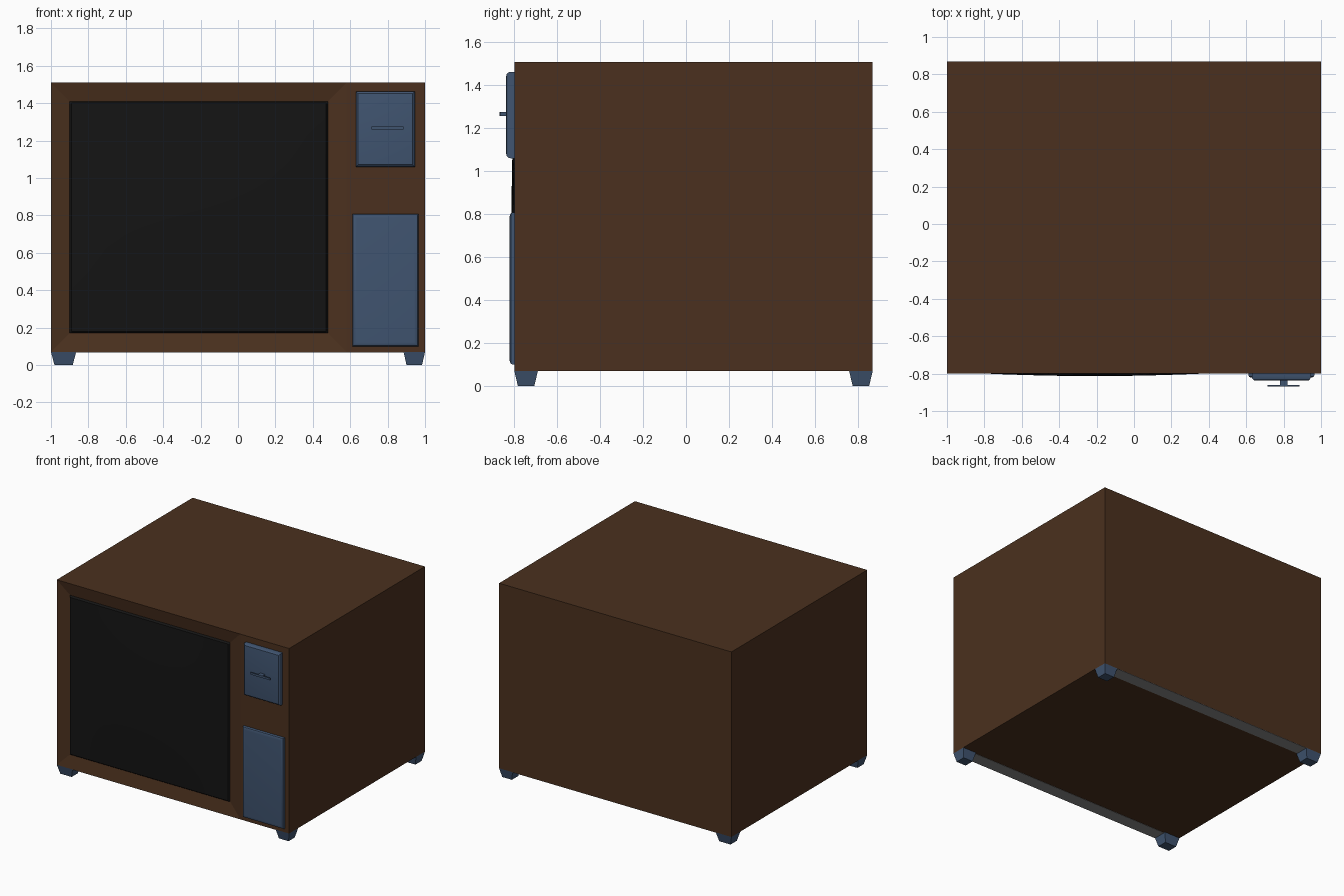
import bpy, bmesh

if "Cube" in bpy.data.objects:
    bpy.data.objects.remove(bpy.data.objects["Cube"])


def material(name, rgb):
    m = bpy.data.materials.new(name)
    m.diffuse_color = (*rgb, 1)
    m.use_nodes = True
    m.node_tree.nodes["Principled BSDF"].inputs["Base Color"].default_value = m.diffuse_color
    return m


WOOD = material("wood", (0.07, 0.03, 0.013))
BLACK = material("screen_black", (0.007, 0.007, 0.007))
BLUE = material("blue_plastic", (0.051, 0.089, 0.162))
GREY = material("grey_rail", (0.25, 0.25, 0.25))


def make(name, verts, faces, mat):
    mesh = bpy.data.meshes.new(name)
    mesh.from_pydata(verts, [], faces)
    bm = bmesh.new()
    bm.from_mesh(mesh)
    bmesh.ops.recalc_face_normals(bm, faces=bm.faces)
    bm.to_mesh(mesh)
    bm.free()
    mesh.materials.append(mat)
    ob = bpy.data.objects.new(name, mesh)
    bpy.context.collection.objects.link(ob)
    return ob


def box(name, x, y, z, mat):
    verts = [(a, b, c) for a in x for b in y for c in z]
    faces = [(0, 1, 3, 2), (4, 6, 7, 5), (0, 4, 5, 1), (2, 3, 7, 6), (0, 2, 6, 4), (1, 5, 7, 3)]
    return make(name, verts, faces, mat)


FRONT, BACK, LOW, HIGH = -0.80, 0.87, 0.07, 1.51
RECESS = FRONT + 0.02
SX, SZ = (-0.90, 0.48), (0.17, 1.41)


def rect(x, z, y):
    return [(x[0], y, z[0]), (x[1], y, z[0]), (x[1], y, z[1]), (x[0], y, z[1])]


# Cabinet with a sloped frame running into the screen opening
verts = (rect((-1, 0.58), (LOW, HIGH), FRONT) + rect(SX, SZ, RECESS)
         + rect((-1, 1), (LOW, HIGH), BACK) + [(1, FRONT, LOW), (1, FRONT, HIGH)])
faces = [(i, (i + 1) % 4, 4 + (i + 1) % 4, 4 + i) for i in range(4)]
faces += [(4, 5, 6, 7), (1, 12, 13, 2), (8, 11, 10, 9),
          (0, 3, 11, 8), (12, 9, 10, 13), (0, 8, 9, 12, 1), (3, 2, 13, 10, 11)]
make("cabinet", verts, faces, WOOD)

# Gently bulging screen with a small raised edge
N = 14


def steps(lo, hi):
    a, b = lo + 0.01, hi - 0.01
    return [lo] + [a + (b - a) * i / N for i in range(N + 1)] + [hi]


def bulge(c, lo, hi):
    return 1 - ((2 * c - lo - hi) / (hi - lo)) ** 2


xs, zs = steps(*SX), steps(*SZ)
n = len(xs)
verts = []
for i, x in enumerate(xs):
    for j, z in enumerate(zs):
        rim = i in (0, n - 1) or j in (0, n - 1)
        y = RECESS - 0.001 if rim else -0.794 - 0.019 * bulge(x, *SX) * bulge(z, *SZ)
        verts.append((x, y, z))
faces = [(i * n + j, (i + 1) * n + j, (i + 1) * n + j + 1, i * n + j + 1)
         for i in range(n - 1) for j in range(n - 1)]
screen = make("screen", verts, faces, BLACK)


# Control panels: stacked rings giving rounded front edges
def panel(name, x, z, depth, inset):
    profile = [(0, 0), (0, 0.45), (0.15, 0.75), (0.5, 0.94), (1, 1)]
    verts, faces = [], []
    for k, (s, d) in enumerate(profile):
        e = s * inset
        verts += rect((x[0] + e, x[1] - e), (z[0] + e, z[1] - e), FRONT - d * depth)
        if k:
            faces += [(4 * k - 4 + i, 4 * k - 4 + (i + 1) % 4,
                       4 * k + (i + 1) % 4, 4 * k + i) for i in range(4)]
    last = 4 * len(profile) - 4
    faces += [(last, last + 1, last + 2, last + 3), (3, 2, 1, 0)]
    return make(name, verts, faces, BLUE)


upper = panel("upper_control_panel", (0.63, 0.945), (1.06, 1.463), 0.038, 0.022)
lower = panel("lower_speaker_panel", (0.612, 0.964), (0.10, 0.807), 0.022, 0.022)

# Selector handle: stem and thin crossbar
box("selector_stem", (0.78, 0.82), (-0.868, -0.836), (1.257, 1.275), BLUE)
box("selector_bar", (0.715, 0.885), (-0.87, -0.862), (1.258, 1.274), BLUE)

# Tapered feet
for side, sx, w in (("left", -1, 0.135), ("right", 1, 0.115)):
    for end, y0, sy in (("front", FRONT, 1), ("back", BACK, -1)):
        foot = box(f"{end}_{side}_foot", sorted((sx, sx * (1 - w))),
                   sorted((y0, y0 + sy * 0.11)), (0, LOW), BLUE)
        cx, cy = sx * (1 - w / 2), y0 + sy * 0.055
        for v in foot.data.vertices:
            if v.co.z < 0.01:
                v.co.x = cx + (v.co.x - cx) * 0.72
                v.co.y = cy + (v.co.y - cy) * 0.7

# Grey rails under the cabinet, between the feet
box("front_rail", (-0.87, 0.89), (FRONT, FRONT + 0.1), (LOW - 0.002, LOW), GREY)
box("back_rail", (-0.87, 0.89), (BACK - 0.1, BACK), (LOW - 0.002, LOW), GREY)

# Smooth shading on the curved screen and panels
for ob in (screen, upper, lower):
    bpy.context.view_layer.objects.active = ob
    ob.select_set(True)
bpy.ops.object.shade_smooth_by_angle()
